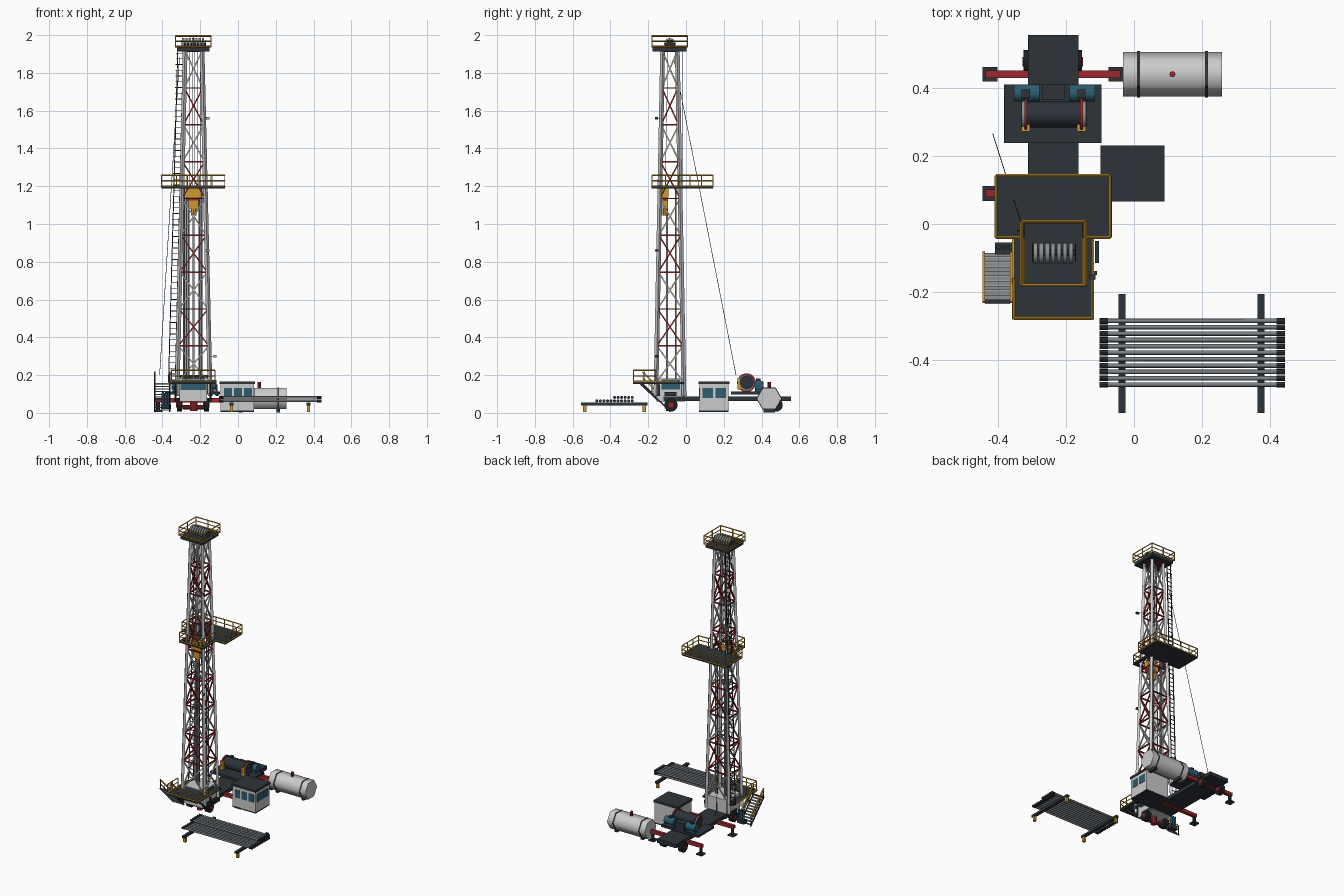
import bpy, bmesh, math
from mathutils import Vector, Matrix

if "Cube" in bpy.data.objects:
    bpy.data.objects.remove(bpy.data.objects["Cube"])


def material(name, rgb):
    m = bpy.data.materials.new(name)
    m.diffuse_color = (*rgb, 1)
    m.use_nodes = True
    m.node_tree.nodes["Principled BSDF"].inputs["Base Color"].default_value = m.diffuse_color
    return m


DARK = material("dark slate", (0.026, 0.034, 0.042))
BLACK = material("black rubber", (0.012, 0.013, 0.015))
WHITE = material("light grey paint", (0.60, 0.60, 0.60))
STEEL = material("steel grey", (0.26, 0.28, 0.30))
PIPE = material("pipe grey", (0.20, 0.22, 0.235))
RED = material("red paint", (0.33, 0.022, 0.026))
YELLOW = material("safety yellow", (0.62, 0.32, 0.03))
TEAL = material("teal", (0.025, 0.11, 0.16))


class Part:
    """Collects primitives for one object of one colour."""
    def __init__(self, name, mat):
        self.name, self.mat, self.bm = name, mat, bmesh.new()

    def box(self, x0, x1, y0, y1, z0, z1):
        m = Matrix.Translation(((x0 + x1) / 2, (y0 + y1) / 2, (z0 + z1) / 2)) @ \
            Matrix.Diagonal((x1 - x0, y1 - y0, z1 - z0, 1))
        bmesh.ops.create_cube(self.bm, size=1, matrix=m)
        return self

    def bar(self, p, q, r, n=4, turn=math.pi / 4):
        p, q = Vector(p), Vector(q)
        d = q - p
        m = Matrix.Translation((p + q) / 2) @ d.to_track_quat('Z', 'Y').to_matrix().to_4x4() \
            @ Matrix.Rotation(turn, 4, 'Z')
        bmesh.ops.create_cone(self.bm, cap_ends=True, segments=n, radius1=r, radius2=r,
                              depth=d.length, matrix=m)
        return self

    def done(self, smooth=0):
        me = bpy.data.meshes.new(self.name)
        self.bm.to_mesh(me)
        self.bm.free()
        me.materials.append(self.mat)
        ob = bpy.data.objects.new(self.name, me)
        bpy.context.collection.objects.link(ob)
        if smooth:
            bpy.ops.object.select_all(action='DESELECT')
            ob.select_set(True)
            bpy.context.view_layer.objects.active = ob
            bpy.ops.object.shade_smooth_by_angle(angle=math.radians(smooth))
        return ob


def railing(name, pts, z, h, step=0.07, r=0.004):
    """Posts, top rail, mid rail and toe board along a path."""
    p = Part(name, YELLOW)
    for a, b in zip(pts, pts[1:]):
        a, b = Vector((*a, z)), Vector((*b, z))
        n = max(1, round((b - a).length / step))
        for i in range(n + 1):
            c = a.lerp(b, i / n)
            p.bar(c, c + Vector((0, 0, h)), r * 0.85)
        for f, k in ((0.1, 1.2), (0.55, 0.85), (1, 1.1)):
            up = Vector((0, 0, h * f))
            p.bar(a + up, b + up, r * k, 4, 0)
    p.done()


CX, CY = -0.235, -0.085
Z0, Z1 = 0.16, 1.915


def corner(sx, sy, z):
    t = (z - Z0) / (Z1 - Z0)
    return Vector((CX + sx * (0.086 - 0.041 * t), CY + sy * (0.073 - 0.034 * t), z))


# Mast: four tapering legs with nine braced bays
legs = Part("mast_legs", WHITE)
ring = [(-1, -1), (1, -1), (1, 1), (-1, 1)]
for s in ring:
    legs.bar(corner(*s, 0.09), corner(*s, Z1), 0.0125)
legs.done()
red_brace, pale_brace = Part("red_braces", RED), Part("pale_braces", WHITE)
BAY = (Z1 - Z0) / 9
for i in range(9):
    lo, hi = Z0 + i * BAY, Z0 + (i + 1) * BAY
    part = red_brace if i % 2 else pale_brace
    for a, b in zip(ring, ring[1:] + ring[:1]):
        red_brace.bar(corner(*a, hi), corner(*b, hi), 0.0055)
        part.bar(corner(*a, lo), corner(*b, hi), 0.005)
        part.bar(corner(*b, lo), corner(*a, hi), 0.005)
red_brace.done()
pale_brace.done()

# Ladder beside the rear left leg
ladder = Part("ladder", DARK)
LY = -0.02
for dx in (-0.046, -0.01):
    ladder.bar((-0.322 + dx, LY, 0.16), (-0.282 + dx * 0.8, LY, 1.92), 0.0035)
for i in range(58):
    t = (i + 0.5) / 58
    x, z = -0.322 + 0.04 * t, 0.16 + 1.76 * t
    ladder.bar((x - 0.046, LY, z), (x - 0.01, LY, z), 0.0025)
ladder.done()

# Guy line and mast lamps
Part("guy_line", BLACK).bar((-0.415, 0.265, 0.2), (-0.31, -0.065, 1.88), 0.0016).done()
lamps, arms, lenses = Part("mast_lamps", DARK), Part("lamp_arms", STEEL), Part("lamp_lenses", WHITE)
for x, z in ((-0.16, 1.56), (-0.16, 0.86), (-0.122, 0.3)):
    lamps.box(x - 0.009, x + 0.009, -0.163, -0.149, z - 0.006, z + 0.006)
    lenses.box(x - 0.007, x + 0.007, -0.165, -0.163, z - 0.0045, z + 0.0045)
    arms.bar(corner(1, -1, z), (x, -0.155, z), 0.002)
for p in (lamps, arms, lenses):
    p.done()

# Crown platform with sheaves
Part("crown_deck", DARK).box(-0.322, -0.152, -0.178, 0.002, 1.913, 1.937).done()
railing("crown_railing", [(-0.33, -0.179), (-0.143, -0.179), (-0.143, 0.007),
                          (-0.33, 0.007), (-0.33, -0.179)], 1.934, 0.061, 0.09)
sheaves = Part("crown_sheaves", STEEL)
for i in range(7):
    x = -0.29 + i * 0.0175
    sheaves.bar((x - 0.006, CY, 1.953), (x + 0.006, CY, 1.953), 0.031, 16)
sheaves.done(40)
stand = Part("sheave_supports", DARK)
stand.bar((-0.297, CY, 1.953), (-0.173, CY, 1.953), 0.008, 8)
for x in (-0.3, -0.173):
    stand.box(x, x + 0.003, CY - 0.027, CY + 0.027, 1.937, 1.958)
    stand.box(x, x + 0.003, CY - 0.016, CY + 0.016, 1.958, 1.975)
stand.done()

# Racking board, open around the mast
board = Part("racking_board", DARK)
board.box(-0.405, -0.07, -0.04, 0.142, 1.188, 1.2)
for x in (-0.328, -0.164):
    board.box(x, x + 0.02, -0.18, -0.04, 1.188, 1.2)
board.box(-0.328, -0.144, -0.183, -0.165, 1.188, 1.2).done()
railing("racking_board_railing", [(-0.326, -0.179), (-0.326, -0.04), (-0.405, -0.04), (-0.405, 0.142),
                                  (-0.07, 0.142), (-0.07, -0.04), (-0.147, -0.04),
                                  (-0.147, -0.179), (-0.326, -0.179)], 1.193, 0.065)

# Travelling block, hook, lines and drill pipe
block = Part("travelling_block", YELLOW)
block.box(-0.278, -0.194, -0.128, -0.092, 1.14, 1.2)
block.box(-0.262, -0.21, -0.125, -0.095, 1.08, 1.125)
block.bar((CX, -0.11, 1.045), (CX, -0.11, 1.085), 0.014, 8).done()
Part("block_band", RED).box(-0.272, -0.2, -0.124, -0.096, 1.125, 1.14).done()
lines = Part("hoist_lines", STEEL)
for i in range(6):
    x = -0.27 + i * 0.014
    lines.bar((x, -0.11, 1.2), (x, -0.095, 1.93), 0.0017)
lines.done()
pipe = Part("standing_pipes", STEEL)
pipe.bar((CX, -0.1, 0.16), (CX, -0.1, 1.05), 0.006, 8)
for x in (-0.286, -0.274, -0.262, -0.205, -0.193):
    pipe.bar((x, -0.055, 0.16), (x, -0.055, 1.2), 0.0045, 6)
pipe.done(50)

# Drill floor and the control house standing on the chassis
Part("drill_floor", DARK).box(-0.355, -0.12, -0.28, -0.01, 0.152, 0.163).done()
railing("floor_railing", [(-0.353, -0.16), (-0.353, -0.277), (-0.122, -0.277), (-0.122, -0.16)], 0.16, 0.065)
Part("floor_edge", YELLOW).box(-0.358, -0.351, -0.28, -0.04, 0.157, 0.168) \
    .box(-0.124, -0.117, -0.28, -0.04, 0.163, 0.168).done()
Part("control_house", WHITE).box(-0.311, -0.164, -0.155, -0.005, 0.06, 0.182).done()
Part("control_windows", TEAL).box(-0.3, -0.175, -0.158, -0.155, 0.163, 0.178) \
    .box(-0.305, -0.17, -0.158, -0.155, 0.122, 0.152) \
    .box(-0.164, -0.161, -0.13, -0.033, 0.125, 0.152) \
    .box(-0.164, -0.161, -0.13, -0.033, 0.163, 0.176).done()
props = Part("floor_props", DARK)
for x in (-0.33, -0.145):
    props.bar((x, -0.24, 0.153), (x, -0.14, 0.06), 0.007)
props.done()
Part("control_panels", DARK).box(-0.114, -0.103, -0.115, -0.05, 0.09, 0.11) \
    .box(-0.118, -0.108, -0.15, -0.138, 0.09, 0.15).box(-0.24, -0.235, -0.006, -0.003, 0.09, 0.152).done()
Part("wellhead", RED).bar((CX, CY, 0.01), (CX, CY, 0.06), 0.02, 10) \
    .bar((CX - 0.06, CY, 0.03), (CX + 0.06, CY, 0.03), 0.011, 8).done()

# Pressure bottles beside the stairs
bottles, caps = Part("pressure_bottles", TEAL), Part("bottle_caps", DARK)
for i in range(3):
    x = -0.397 + i * 0.016
    bottles.bar((x, -0.068, 0.03), (x, -0.068, 0.105), 0.0075, 8)
    caps.bar((x, -0.068, 0.105), (x, -0.068, 0.115), 0.005, 8)
caps.box(-0.408, -0.355, -0.09, -0.055, 0.02, 0.045)
bottles.done(50)
caps.done()

# Stairs climbing to the drill floor
treads, rails = Part("stair_treads", STEEL), Part("stair_handrails", YELLOW)
frame = Part("stair_frame", DARK)
for i in range(11):
    y, z = -0.085 - i * 0.0138, 0.012 + i * 0.014
    treads.box(-0.438, -0.364, y - 0.0125, y, z, z + 0.005)
for x in (-0.441, -0.361):
    frame.bar((x, -0.083, 0.006), (x, -0.23, 0.155), 0.005)
    for i in range(4):
        y, z = -0.088 - i * 0.046, 0.012 + i * 0.0465
        frame.bar((x, y, z), (x, y, z + 0.062), 0.003)
    rails.bar((x, -0.085, 0.072), (x, -0.23, 0.217), 0.0055)
    rails.bar((x, -0.085, 0.042), (x, -0.23, 0.187), 0.003)
frame.box(-0.444, -0.355, -0.232, -0.222, 0.15, 0.157)
for p in (treads, rails, frame):
    p.done()

# Chassis with wheels and outriggers
Part("chassis", DARK).box(-0.312, -0.163, -0.12, 0.556, 0.062, 0.088).done()
wheels, hubs = Part("wheels", BLACK), Part("wheel_hubs", RED)
for y in (-0.08, 0.477):
    for x in (-0.31, -0.167):
        wheels.bar((x - 0.014, y, 0.042), (x + 0.014, y, 0.042), 0.036, 12)
        hubs.bar((x - 0.017, y, 0.042), (x + 0.017, y, 0.042), 0.014, 8)
wheels.done(40)
hubs.done()
beams, feet = Part("outrigger_beams", RED), Part("outrigger_feet", DARK)
for y in (0.09, 0.44):
    beams.box(-0.437, -0.04, y - 0.011, y + 0.011, 0.055, 0.078)
    for x in (-0.423, -0.053):
        feet.bar((x, y, 0.01), (x, y, 0.06), 0.01, 8)
        feet.box(x - 0.022, x + 0.022, y - 0.022, y + 0.022, 0.004, 0.013)
beams.done()
feet.done()

# Drawworks: skid, drum, flanges, brakes and motors
Part("drawworks_skid", DARK).box(-0.382, -0.095, 0.238, 0.41, 0.098, 0.114).done()
Part("drum", DARK).bar((-0.332, 0.322, 0.162), (-0.14, 0.322, 0.162), 0.038, 16) \
    .box(-0.27, -0.203, 0.365, 0.41, 0.114, 0.165).done(40)
flange, brakes, discs = Part("drum_flanges", RED), Part("brake_boxes", YELLOW), Part("brake_discs", STEEL)
motors, mounts = Part("motors", TEAL), Part("motor_boxes", DARK)
for s in (-1, 1):
    x = -0.236 + s * 0.082
    flange.bar((x - 0.004, 0.32, 0.16), (x + 0.004, 0.32, 0.16), 0.05, 16)
    discs.bar((x + s * 0.004, 0.32, 0.16), (x + s * 0.011, 0.32, 0.16), 0.042, 16)
    brakes.box(x - 0.013, x + 0.013, 0.272, 0.292, 0.125, 0.185)
    motors.bar((x - 0.035, 0.385, 0.148), (x + 0.04, 0.385, 0.148), 0.026, 12)
    motors.box(x - 0.03, x + 0.03, 0.368, 0.402, 0.112, 0.135)
    mounts.box(x - 0.012, x + 0.012, 0.37, 0.395, 0.165, 0.182)
for p in (flange, discs, motors):
    p.done(40)
brakes.done()
mounts.done()

# Cabin with roof and windows
Part("cabin_walls", WHITE).box(-0.092, 0.085, 0.072, 0.226, 0.012, 0.153).done()
Part("cabin_roof", DARK).box(-0.098, 0.09, 0.066, 0.231, 0.153, 0.167) \
    .box(-0.092, 0.085, 0.072, 0.226, 0.004, 0.014).done()
glass = Part("cabin_windows", TEAL)
for i in range(3):
    x = -0.073 + i * 0.053
    glass.box(x, x + 0.04, 0.069, 0.0725, 0.078, 0.132)
for y in (0.088, 0.156):
    glass.box(0.0845, 0.088, y, y + 0.055, 0.078, 0.132)
glass.done()

# Horizontal storage tank
FLAT = math.pi / 6
Part("tank", WHITE).bar((-0.033, 0.44, 0.076), (0.258, 0.44, 0.076), 0.0655, 6, FLAT).done(65)
bands = Part("tank_bands", DARK)
for x in (0.013, 0.213):
    bands.bar((x - 0.004, 0.44, 0.076), (x + 0.004, 0.44, 0.076), 0.068, 6, FLAT)
    bands.box(x - 0.01, x + 0.01, 0.41, 0.47, 0.002, 0.022)
bands.done()
Part("tank_valve", RED).bar((0.113, 0.44, 0.13), (0.113, 0.44, 0.163), 0.009, 8).done()

# Pipe rack with two layers of drill pipe
rack, stands = Part("rack_beams", DARK), Part("rack_feet", YELLOW)
for x in (-0.035, 0.373):
    rack.box(x - 0.01, x + 0.01, -0.555, -0.205, 0.04, 0.055)
    for y in (-0.535, -0.222):
        stands.box(x - 0.008, x + 0.008, y - 0.009, y + 0.009, 0.006, 0.04)
rack.done()
stands.done()
tubes, collars = Part("drill_pipes", PIPE), Part("pipe_collars", DARK)
rows = [(-0.472 + i * 0.0187, 0.064) for i in range(11)] + [(-0.378 + i * 0.0187, 0.082) for i in range(6)]
for y, z in rows:
    tubes.bar((-0.1, y, z), (0.44, y, z), 0.0065, 8)
    for x in (-0.101, 0.419):
        collars.bar((x, y, z), (x + 0.024, y, z), 0.0082, 8)
tubes.done(50)
collars.done()
